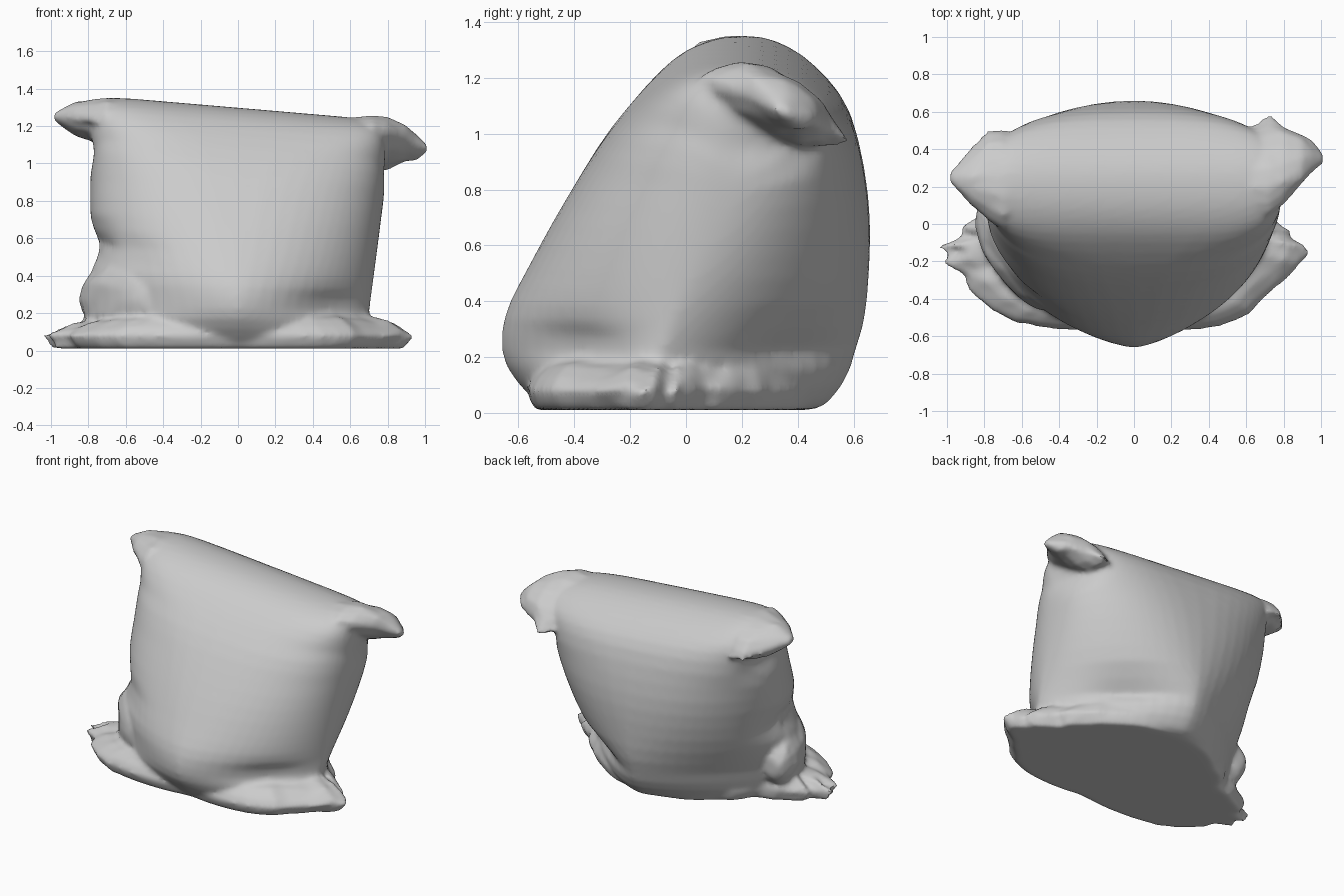
import bpy, bmesh, math, random
from mathutils import Vector

if "Cube" in bpy.data.objects:
    bpy.data.objects.remove(bpy.data.objects["Cube"])

random.seed(4)
parts = []


def loft(name, rings):
    """Skin a list of equally long closed rings and cap both ends."""
    bm = bmesh.new()
    vs = [[bm.verts.new(p) for p in r] for r in rings]
    n = len(rings[0])
    for a, b in zip(vs, vs[1:]):
        for i in range(n):
            bm.faces.new((a[i], a[(i + 1) % n], b[(i + 1) % n], b[i]))
    bm.faces.new(vs[0])
    bm.faces.new(vs[-1])
    bmesh.ops.recalc_face_normals(bm, faces=bm.faces)
    me = bpy.data.meshes.new(name)
    bm.to_mesh(me)
    bm.free()
    ob = bpy.data.objects.new(name, me)
    bpy.context.collection.objects.link(ob)
    parts.append(ob)


def spline(pts, k):
    """Closed Catmull-Rom curve with k samples per span."""
    out, n = [], len(pts)
    for i in range(n):
        a, b, c, d = (Vector(pts[(i + j) % n]) for j in (-1, 0, 1, 2))
        for s in range(k):
            t = s / k
            out.append(0.5 * (2 * b + (c - a) * t + (2 * a - 5 * b + 4 * c - d) * t * t
                              + (3 * b - a - 3 * c + d) * t ** 3))
    return out


def bump(p, c, r):
    return math.exp(-sum(((a - b) / s) ** 2 for a, b, s in zip(p, c, r)))


def clamp(v):
    return min(1, max(0, v))


def fullness(z):
    """Superellipse power of the plan section: pinched below, boxy at the top."""
    keys = [(-1, 1.45), (.25, 1.45), (.5, 1.85), (.9, 2.4), (1.1, 3), (1.25, 5), (2, 5)]
    for (a, pa), (b, pb) in zip(keys, keys[1:]):
        if z <= b:
            return pa + (pb - pa) * (z - a) / (b - a)


def seam(z):
    """Depth of the tilted side seam at height z."""
    return -.19 + .41 * z


# Stuffed body: side profile (y, z) inflated across x towards the side seams
profile = spline([(-.55, .03), (-.42, .01), (0, .01), (.4, .01), (.52, .05), (.62, .23),
                  (.655, .5), (.652, .78), (.59, 1.06), (.47, 1.2), (.32, 1.28),
                  (.17, 1.298), (.03, 1.27), (-.1, 1.19), (-.27, 1.01), (-.42, .78),
                  (-.56, .53), (-.65, .34), (-.65, .17)], 3)
rings = []
STEPS = 70
for i in range(1, STEPS):
    s = 2 * i / STEPS - 1
    t = math.copysign(math.pi / 2 * (1 - (1 - abs(s)) ** 3), s)
    co, si = abs(math.cos(t)), abs(math.sin(t))
    ring = []
    for y, z in profile:
        p, pz = fullness(z), 14
        u = si ** (2 / p)                      # fraction of the half width
        gy = co ** (2 / p)
        gz = max(0, 1 - u ** pz) ** (1 / pz)
        zz = .65 + (z - .65) * gz
        yy = seam(zz) + (y - seam(z)) * gy
        w = .79 if s < 0 else .70 + .09 * clamp((zz - .2) / .75)
        x = math.copysign(u * w, s)
        zz -= .085 * x * zz / 1.29
        # pinched folds near the corners
        q = (x, yy, zz)
        x += .07 * bump(q, (-.78, -.1, .56), (.15, .35, .09))
        yy += .03 * bump(q, (-.55, -.35, .52), (.15, .3, .08))
        yy += .05 * bump(q, (.5, -.4, .24), (.2, .3, .07))
        yy += .03 * bump(q, (-.1, -.6, .05), (.25, .2, .1))
        yy -= .08 * bump(q, (.35, .42, .24), (.3, .25, .07))
        x -= .05 * bump(q, (.78, .4, .95), (.1, .2, .08))
        x += .04 * bump(q, (-.78, .3, 1.06), (.1, .2, .08))
        ring.append((x, yy, max(.01, zz)))
    rings.append(ring)
loft("sack_body", rings)


# Upper corner ears: flattened tapering rings (x, y, z, half depth, half height)
def ear(name, stations, tilt, n=16):
    rings = []
    for k, (x, y, z, ry, rz) in enumerate(stations):
        ring = []
        for i in range(n):
            a = math.tau * i / n
            j = 1 + (random.uniform(-.1, .1) if 1 < k < len(stations) - 1 else 0)
            dy = ry * math.cos(a) * j
            drop = .6 * dy * dy / ry if math.sin(a) > -.1 else 0
            ring.append((x, y + dy, z + rz * math.sin(a) * j + tilt * dy - .3 * drop))
        rings.append(ring)
    loft(name, rings)


ear("upper_left_ear", [(-.4, .2, 1.2, .1, .06), (-.6, .23, 1.23, .21, .115),
                       (-.7, .25, 1.235, .27, .12), (-.78, .26, 1.23, .23, .112),
                       (-.87, .25, 1.235, .15, .09), (-.93, .25, 1.245, .09, .055),
                       (-.985, .25, 1.25, .03, .02)], -.15)
ear("upper_right_ear", [(.4, .25, 1.1, .1, .06), (.6, .28, 1.12, .22, .11),
                        (.72, .3, 1.115, .28, .12), (.8, .32, 1.11, .22, .115),
                        (.9, .35, 1.11, .14, .09), (.95, .36, 1.09, .09, .065),
                        (1.01, .35, 1.08, .03, .02)], -.35)

# Flattened base with crumpled side flaps
outline = spline([(-.25, -.56), (0, -.54), (.25, -.56), (.53, -.51), (.73, -.34), (.9, -.15),
                  (.83, -.06), (.72, .02), (.6, .16), (.45, .3), (.25, .42), (0, .45),
                  (-.25, .42), (-.45, .29), (-.64, .13), (-.78, .06), (-.93, -.06),
                  (-1.01, -.15), (-.87, -.34), (-.68, -.49), (-.5, -.54)], 3)
jag = [random.uniform(-.04, .04) for _ in outline]
rings = []
for z, s in ((.01, .96), (.035, .99), (.08, 1.02), (.125, .98), (.17, .9), (.2, .75)):
    ring = []
    for (x, y), jg in zip(outline, jag):
        side = clamp((abs(x) - .4) / .2) * (1 if y > -.3 else .3)
        j = 1 + side * (jg + random.uniform(-.015, .015))
        zz = z
        if z > .02:
            zz += side * random.uniform(-.015, .015)
        if z > .1:
            zz += .06 * clamp(y + .2) - .08 * max(0, abs(x) - .6)
        ring.append((x * s * j, y * s * j, max(.01, zz)))
    rings.append(ring)
loft("crumpled_base", rings)

# Bunched fabric fold on the lower left side
rings = []
for k in range(1, 12):
    a = math.pi * k / 12
    c, sa = math.cos(a), math.sin(a)
    ring = []
    for i in range(16):
        b = math.tau * i / 16
        j = random.uniform(.93, 1.07)
        ring.append((-.6 + .15 * c + .2 * sa * math.cos(b) * j, -.16 - .31 * c,
                     .27 + .23 * sa * math.sin(b) * j))
    rings.append(ring)
loft("left_fold", rings)

# Fuse everything into one continuous soft skin
bpy.ops.object.select_all(action='DESELECT')
for ob in parts:
    ob.select_set(True)
bpy.context.view_layer.objects.active = parts[0]
bpy.ops.object.join()
sack = bpy.context.object
sack.name = "stuffed_sack"
remesh = sack.modifiers.new("fuse", 'REMESH')
remesh.mode = 'VOXEL'
remesh.voxel_size = .016
smooth = sack.modifiers.new("soften", 'SMOOTH')
smooth.factor = .5
smooth.iterations = 6
bpy.ops.object.modifier_apply(modifier="fuse")
bpy.ops.object.modifier_apply(modifier="soften")
bpy.ops.object.shade_smooth_by_angle(angle=math.radians(45))
